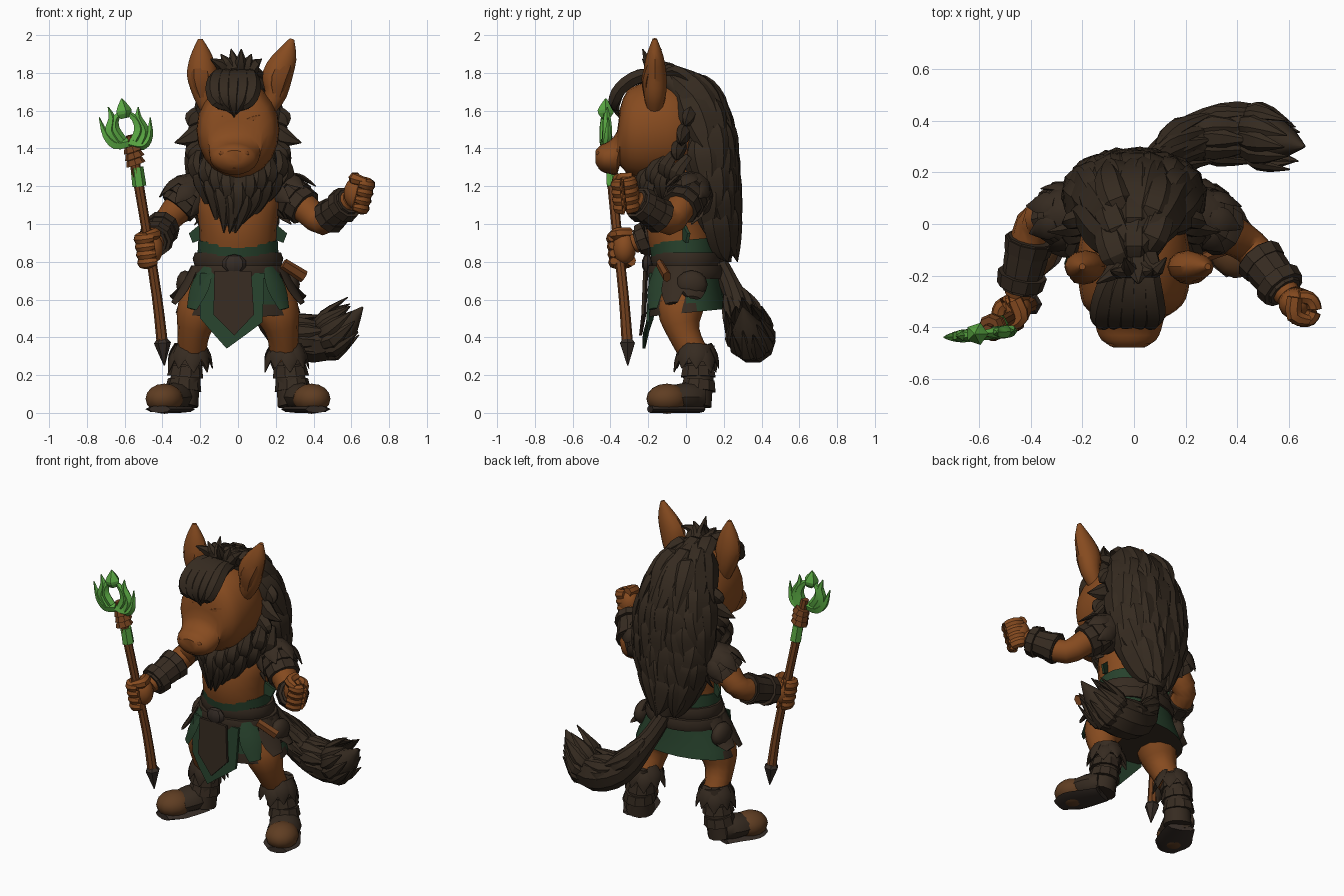
import bpy, bmesh, math, random
from mathutils import Vector

cube = bpy.data.objects.get("Cube")
if cube:
    bpy.data.objects.remove(cube)
random.seed(4)


def material(name, *rgb):
    m = bpy.data.materials.new(name)
    m.use_nodes = True
    m.diffuse_color = (*rgb, 1)
    m.node_tree.nodes["Principled BSDF"].inputs["Base Color"].default_value = (*rgb, 1)
    return m


SKIN = material("brown skin", .24, .07, .014)
SHADE = material("dark skin", .18, .052, .011)
HAIR = material("dark hair", .035, .023, .014)
LEATHER = material("dark leather", .037, .024, .015)
TOE = material("toe leather", .115, .047, .016)
CLOTH = material("green cloth", .02, .053, .025)
WOOD = material("brown wood", .17, .052, .013)
CRYSTAL = material("bright green", .1, .39, .055)
METAL = material("dark metal", .037, .026, .02)


def finish(name, bm, mat, angle=35):
    bmesh.ops.recalc_face_normals(bm, faces=bm.faces)
    mesh = bpy.data.meshes.new(name)
    bm.to_mesh(mesh)
    bm.free()
    mesh.materials.append(mat)
    ob = bpy.data.objects.new(name, mesh)
    bpy.context.collection.objects.link(ob)
    bpy.ops.object.select_all(action='DESELECT')
    ob.select_set(True)
    bpy.context.view_layer.objects.active = ob
    bpy.ops.object.shade_smooth_by_angle(angle=math.radians(angle))
    return ob


def sweep(bm, pts, radii, sides=8, ref=(0, -1, 0), steps=3, axis=None):
    """Elliptical tube along a smooth path; a radius may be (side, normal), axis keeps rings parallel."""
    rows = [(*p, *(r if isinstance(r, tuple) else (r, r))) for p, r in zip(pts, radii)]
    rows = [rows[0]] + rows + [rows[-1]]
    path = []
    for i in range(1, len(rows) - 2):
        for k in range(steps):
            u = k / steps
            path.append([b + .5 * u * (c - a + u * (2*a - 5*b + 4*c - d + u * (3*(b - c) + d - a)))
                         for a, b, c, d in zip(*rows[i - 1:i + 3])])
    path.append(rows[-1])
    rings = []
    for i, row in enumerate(path):
        t = Vector(axis) if axis else Vector(path[min(i + 1, len(path) - 1)][:3]) - Vector(path[max(i - 1, 0)][:3])
        side = t.cross(Vector(ref)).normalized()
        normal = side.cross(t).normalized()
        a, b = max(row[3], .003), max(row[4], .003)
        ring = []
        for k in range(sides):
            w = math.tau * k / sides
            ring.append(bm.verts.new(Vector(row[:3]) + side * a * math.cos(w) + normal * b * math.sin(w)))
        rings.append(ring)
    for r, q in zip(rings, rings[1:]):
        for k in range(sides):
            j = (k + 1) % sides
            bm.faces.new((r[k], r[j], q[j], q[k]))
    bm.faces.new(rings[0])
    bm.faces.new(rings[-1])


def tube(name, pts, radii, mat, sides=12, ref=(0, -1, 0), steps=3, axis=None):
    bm = bmesh.new()
    sweep(bm, pts, radii, sides, ref, steps, axis)
    return finish(name, bm, mat)


def ball(name, loc, size, mat, turn=0, sides=14):
    bm = bmesh.new()
    bmesh.ops.create_uvsphere(bm, u_segments=sides, v_segments=sides // 2 + 1, radius=1)
    ob = finish(name, bm, mat)
    ob.location, ob.scale, ob.rotation_euler.z = loc, size, turn


def plate(name, outline, y, lean, mat):
    """Front-facing panel from an x-z outline that leans forward going down."""
    bm = bmesh.new()
    top = max(z for x, z in outline)
    face = bm.faces.new([bm.verts.new((x, y - lean * (top - z) + x * x, z)) for x, z in outline])
    ext = bmesh.ops.extrude_face_region(bm, geom=[face])
    for v in ext["geom"]:
        if isinstance(v, bmesh.types.BMVert):
            v.co.y += .016
    finish(name, bm, mat)


def between(a, b, u):
    return Vector(a).lerp(Vector(b), u)


# Head and face
tube("head", [(0, .06, 1.5), (0, -.04, 1.5), (0, -.16, 1.5), (0, -.26, 1.49), (-.005, -.315, 1.485), (-.01, -.35, 1.46),
              (-.018, -.365, 1.375), (-.02, -.41, 1.352), (-.02, -.45, 1.35), (-.02, -.478, 1.355)],
     [(.15, .17), (.205, .24), (.22, .26), (.21, .245), (.19, .215), (.15, .15), (.135, .115), (.125, .085),
      (.105, .07), (.06, .035)], SKIN, 20, (0, 0, 1), 2, (0, -1, 0))
for s in (-1, 1):
    ball("eyelid", (s*.115, -.318, 1.485), (.055, .03, .042), SHADE, s*.45)
    tube("brow", [(s*.035, -.345, 1.545), (s*.11, -.325, 1.565), (s*.18, -.26, 1.555)], [.012, .022, .008], SKIN, 6)
    tube("lash", [(s*.06, -.348, 1.47), (s*.115, -.345, 1.445), (s*.168, -.31, 1.475)], [.004, .008, .004], HAIR, 5)
    ball("nostril", (s*.058 - .02, -.462, 1.372), (.022, .014, .014), SHADE)
    ear = [(.155, 1.6), (.19 + s*.01, 1.69), (.2 + s*.01, 1.79), (.225 + s*.03, 1.89), (.243 + s*.043, 1.98)]
    tube("ear", [(s*x, -.165, z) for x, z in ear],
         [(.04, .04), (.06, .06), (.08, .062), (.058, .045), (.012, .012)], SKIN, 12)
    tube("inner_ear", [(s*(x + .005), -.21 + .03*max(0, z - 1.8)/.1, z - .02) for x, z in ear[1:]],
         [(.022, .012), (.052, .025), (.038, .02), (.004, .004)], SHADE, 8)
tube("mouth", [(-.12, -.405, 1.315), (-.075, -.445, 1.3), (-.02, -.457, 1.295), (.035, -.445, 1.3), (.085, -.405, 1.32)],
     [.004, .007, .007, .007, .004], SHADE, 5, (0, 0, 1))

# Mane core, rows hold height, depth centre, half width and half depth
MANE = [(.8, .18, .05, .06), (.95, .15, .15, .1), (1.15, .13, .22, .12), (1.35, .11, .24, .13),
        (1.52, .09, .215, .13), (1.66, .03, .175, .135), (1.76, -.05, .12, .12), (1.82, -.12, .05, .07)]
tube("mane_core", [(0, r[1], r[0]) for r in MANE], [r[2:] for r in MANE], HAIR, 16, axis=(0, 0, 1))


def mane_point(z, a, grow):
    z = min(max(z, MANE[0][0]), MANE[-1][0])
    for lo, hi in zip(MANE, MANE[1:]):
        if z <= hi[0]:
            u = (z - lo[0]) / (hi[0] - lo[0])
            c, rx, ry = [p + u * (q - p) for p, q in zip(lo[1:], hi[1:])]
            return Vector(((rx + grow) * math.sin(a), c + (ry + grow) * math.cos(a), z))


bm = bmesh.new()
for row in range(7):
    z = 1.82 - row * .115
    count = 5 + (row > 1) * 2
    for k in range(count):
        a = ((k + .5 * (row % 2)) / (count - .5) - .5) * 3.3 + random.uniform(-.15, .15)
        drop = random.uniform(.28, .38)
        twist = random.uniform(-.25, .25)
        sweep(bm, [mane_point(z, a, -.02), mane_point(z - drop*.3, a, .01),
                   mane_point(z - drop*.7, a + twist*.5, .015), mane_point(z - drop, a + twist, .035)],
              [(.04, .02), (.085, .036), (.065, .03), .003], 6, (math.sin(a), math.cos(a), .1))
finish("mane_locks", bm, HAIR, 30)

# Forelock, crest and cheek tufts
bm = bmesh.new()
for k in range(5):
    x = (k - 2) * .042
    sweep(bm, [(x*.6, -.13, 1.78), (x - .02, -.25, 1.78), (x*1.2 - .025, -.345, 1.72), (x - .028, -.378, 1.645),
               (x*.25 - .02, -.355, 1.565 + abs(x)*.4)],
          [.035, (.045, .04), (.046, .04), (.036, .032), .003], 6, (0, -.7, .7))
for k in range(6):
    x = (k - 2.5) * .03
    sweep(bm, [(x*.5, -.1 + k % 2 * .04, 1.74), (x, -.18, 1.83), (x*1.8 - .01, -.23 + k % 3 * .05, 1.94 - abs(x)*.9)],
          [.045, (.04, .035), .003], 6)
for k in range(7):
    x = (k % 3 - 1) * .07
    y = -.12 + k * .035
    sweep(bm, [(x*.5, y - .06, 1.78 - k*.01), (x, y, 1.83 - k*.012), (x*1.4, y + .09, 1.78 - k*.02), (x*1.5, y + .16, 1.68 - k*.03)],
          [.03, (.06, .035), (.055, .035), .003], 6, (0, .3, 1))
for s in (-1, 1):
    for k in range(3):
        z = 1.55 - k * .09
        sweep(bm, [(s*.18, .03 - k*.03, z + .05), (s*.24, .01 - k*.03, z), (s*(.26 + .075*(k == 1)), -.01 - k*.02, z - .03)],
              [.04, (.05, .035), .003], 6)
finish("forelock_and_tufts", bm, HAIR, 30)

# Beard
tube("beard_core", [(0, -.08, 1.33), (0, -.12, 1.22), (-.01, -.15, 1.1), (-.03, -.19, .95)],
     [(.2, .1), (.2, .12), (.14, .09), (.015, .015)], HAIR, 14)
bm = bmesh.new()
for row in range(2):
    for k in range(9):
        u = (k - 4 + .5 * row) / 4
        front = -.265 + .16 * u * u + row * .015
        z = 1.27 + .12 * abs(u) - row * .05
        end = .99 + .14 * abs(u) - row * .08 + random.uniform(-.02, .03)
        sweep(bm, [(u*.21, front + .06, z), (u*.235, front - .005, z - .08), (u*.2, front, (z + end)/2 - .02),
                   (u*.12 - .03, front + .03, end)],
              [(.025, .02), (.046, .028), (.04, .024), .003], 6, (u, -1, 0))
finish("beard_locks", bm, HAIR, 30)

# Torso, belts and skirt
tube("torso", [(0, 0, .62), (0, -.01, .8), (0, -.03, .98), (0, -.01, 1.15), (0, .02, 1.28)],
     [(.2, .15), (.2, .16), (.205, .18), (.22, .15), (.1, .09)], SKIN, 18)
tube("waist_sash", [(0, -.008, .83), (0, -.015, .915)], [(.215, .178), (.21, .183)], CLOTH, 18, steps=1)
for z, grow in ((.815, .0), (.745, .02)):
    tube("belt", [(0, 0, z - .035), (0, 0, z), (0, 0, z + .035)],
         [(.23 + grow, .18 + grow), (.24 + grow, .19 + grow), (.228 + grow, .18 + grow)], LEATHER, 18, steps=1)
ball("buckle", (-.02, -.205, .79), (.065, .03, .05), METAL, sides=8)
skirt = tube("skirt", [(0, 0, .77), (0, 0, .66), (0, 0, .58), (0, .005, .53)],
             [(.23, .175), (.275, .19), (.315, .205), (.33, .21)], CLOTH, 24, steps=1)
skirt.data.materials.append(LEATHER)
for f in skirt.data.polygons:
    f.material_index = int(f.center.z < .56 or (abs(f.center.x) > .22 and f.center.y < .02))
plate("tabard", [(-.2, .74), (.14, .74), (.13, .48), (.05, .42), (-.06, .34), (-.14, .43), (-.2, .5)], -.215, .05, CLOTH)
plate("tabard_panel", [(-.125, .75), (.07, .75), (.085, .52), (-.02, .41), (-.13, .52)], -.232, .05, LEATHER)
for s in (-1, 1):
    for k in range(3):
        a = .75 + k * .5
        tube("skirt_flap", [(s*.24*math.sin(a), -.19*math.cos(a), .77), (s*.3*math.sin(a), -.22*math.cos(a), .66),
                            (s*.36*math.sin(a), -.24*math.cos(a), .55 + .03*k)],
             [(.045, .012), (.065, .015), (.035, .01)], CLOTH if k == 0 else LEATHER, 6, (s*math.sin(a), -math.cos(a), 0))
    ball("pouch", (s*.28, .03, .68), (.05, .085, .075), LEATHER, sides=10)
    plate("side_cloth", [(s*.2, 1.0), (s*.26, .95), (s*.24, .9), (s*.19, .92)], -.06, 0, CLOTH)
tube("sheath", [(.24, -.14, .79), (.35, -.1, .72)], [(.03, .02), (.034, .022)], WOOD, 6, steps=1)

# Legs and boots
for s in (-1, 1):
    tube("leg", [(s*.13, 0, .68), (s*.205, -.03, .54), (s*.235, -.01, .42), (s*.245, .05, .3)],
         [.12, .12, .085, .075], SKIN, 12)
    tube("boot_shaft", [(s*.255, .065, .35), (s*.27, .07, .24), (s*.285, .06, .12), (s*.295, .05, .04)],
         [.085, .08, .08, .085], LEATHER, 12)
    for k in range(3):
        z = .12 + k * .07
        tube("boot_strap", [(s*(.29 - k*.01), .065, z), (s*(.285 - k*.01), .07 - .005*k, z + .055)],
             [.096, .086], LEATHER, 10, steps=1)
    bm = bmesh.new()
    for k in range(9):
        a = math.tau * k / 9
        d = Vector((math.cos(a), math.sin(a), 0))
        base = Vector((s*.255, .055, .365 - .02 * (k % 2)))
        sweep(bm, [base + d*.07, base + d*.1 - Vector((0, 0, .06)), base + d*.12 - Vector((0, 0, .13))],
              [(.035, .012), (.045, .014), .003], 6, d)
    finish("boot_cuff", bm, LEATHER)
    heel = (s*.305, .07)
    tube("boot_foot", [(*heel, .085), (s*.34, 0, .085), (s*.375, -.09, .08)],
         [(.08, .07), (.098, .075), (.09, .06)], LEATHER, 12, (0, 0, 1))
    ball("toe_cap", (s*.39, -.1, .075), (.1, .112, .08), TOE, s*.4)
    tube("sole", [(*heel, .02), (s*.345, -.02, .02), (s*.39, -.11, .02), (s*.415, -.19, .02)],
         [(.085, .02), (.1, .02), (.108, .02), (.06, .02)], METAL, 8, (0, 0, 1))


# Arms, shoulder guards and fists
def arm(s, shoulder, elbow, hand, axis):
    wrist = between(elbow, hand, .8)
    tube("arm", [shoulder, between(shoulder, elbow, .5), elbow, between(elbow, hand, .5), wrist],
         [.085, .08, .07, .07, .05], SKIN, 12, (0, 0, 1))
    tube("bracer", [between(elbow, hand, .16), between(elbow, hand, .42), between(elbow, hand, .74)],
         [.088, .084, .07], LEATHER, 10, (0, 0, 1), 1)
    for u in (.18, .56):
        tube("bracer_band", [between(elbow, hand, u), between(elbow, hand, u + .14)],
             [.097, .09], LEATHER, 10, (0, 0, 1), 1)
    for k in range(3):
        tube("shoulder_guard", [between(shoulder, elbow, .2*k - .25), between(shoulder, elbow, .2*k),
                                between(shoulder, elbow, .2*k + .16)],
             [.07, .115 - .006*k, .122 - .01*k], LEATHER, 9, (0, 0, 1), 1)
    bm = bmesh.new()
    along = (Vector(elbow) - Vector(shoulder)).normalized()
    for k in range(7):
        a = math.tau * k / 7
        side = along.cross(Vector((0, 1, 0))).normalized()
        d = side * math.cos(a) + along.cross(side) * math.sin(a)
        p = Vector(shoulder) + d * .1
        sweep(bm, [p, p + along*.06 + d*.02, p + along*.14 + d*.025], [(.03, .012), (.045, .014), .003], 6, d)
    finish("shoulder_spikes", bm, LEATHER)
    hand, axis = Vector(hand), Vector(axis).normalized()
    back = (wrist - hand).normalized()
    back = (back - axis * back.dot(axis)).normalized()
    out = axis.cross(back) * -s
    ball("palm", hand + back * .02, (.066, .062, .085), SKIN)
    bm = bmesh.new()
    for k in range(4):
        c = hand + axis * (k - 1.6) * .042
        arc = [c + (back * math.cos(w) + out * math.sin(w)) * .05 for w in (.3, 1.2, 2.1, 3, 3.9)]
        sweep(bm, arc, [(.032, .026), (.034, .03), (.034, .03), (.032, .028), .02], 8, back * .01 + axis.cross(out) + out)
    thumb = hand + axis * .075
    sweep(bm, [thumb + back * .06, thumb - out * .04, thumb - back * .05], [.03, .032, .02], 7, axis)
    finish("fingers", bm, SKIN)


arm(-1, (-.235, .04, 1.18), (-.39, 0, 1.0), (-.465, -.345, .87), (-.15, -.09, 1))
arm(1, (.235, .04, 1.18), (.45, -.09, 1.01), (.635, -.325, 1.16), (.25, -.1, 1))

# Tail
TAIL = [(.03, .18, .78), (.1, .26, .62), (.23, .33, .44), (.4, .355, .38), (.54, .33, .43), (.66, .3, .56)]
tube("tail", TAIL, [.05, .06, .095, .12, .09, .005], HAIR, 10, (0, 0, 1))
bm = bmesh.new()
for k in range(11):
    a = math.tau * k / 11
    d = Vector((-.3 * math.sin(a), math.cos(a), math.sin(a)))
    for lo in (1, 2, 3):
        p, q = Vector(TAIL[lo]), Vector(TAIL[lo + 1])
        tip = Vector(TAIL[min(lo + 2, 5)])
        sweep(bm, [p + d*.05, p.lerp(q, .6) + d*(.075 + .012*lo), q.lerp(tip, .6) + d*(.075 + .03*(k % 2))],
              [.015, (.045, .025), .003], 6, d)
finish("tail_locks", bm, HAIR, 30)

# Staff
tube("shaft", [(-.4, -.31, .36), (-.43, -.33, .62), (-.49, -.37, 1.0), (-.545, -.4, 1.32), (-.57, -.415, 1.47)],
     [.03, .027, .026, .027, .024], WOOD, 8)
tube("spear_point", [(-.4, -.31, .39), (-.4, -.31, .37), (-.39, -.308, .25)], [.03, .045, .003], METAL, 6, steps=1)
tube("crystal_sleeve", [(-.522, -.387, 1.2), (-.535, -.394, 1.3)], [.037, .034], CRYSTAL, 6, steps=1)
for k in range(3):
    tube("binding", [(-.54 - .006*k, -.4, 1.315 + k*.035), (-.55 - .006*k, -.402, 1.345 + k*.035)],
         [.054, .042], WOOD, 8, steps=1)
bm = bmesh.new()
HUB = Vector((-.59, -.425, 1.5))
for s in (-1, 1):
    for shape in ([(.0, -.07), (.07, -.08), (.115, -.03), (.135, .065)],
                  [(.03, -.06), (.065, .0), (.05, .06), (-.01, .11)],
                  [(.06, -.075), (.09, -.01), (.07, .06), (.08, .12)]):
        sweep(bm, [HUB + Vector((s*x - z*.15, s*x*.1, z)) for x, z in shape],
              [.026, (.03, .026), (.021, .02), .003], 5)
sweep(bm, [HUB + Vector((-.01, 0, .06)), HUB + Vector((-.018, 0, .1)), HUB + Vector((-.026, 0, .165))], [.025, .045, .003], 5)
finish("staff_crown", bm, CRYSTAL, 15)
